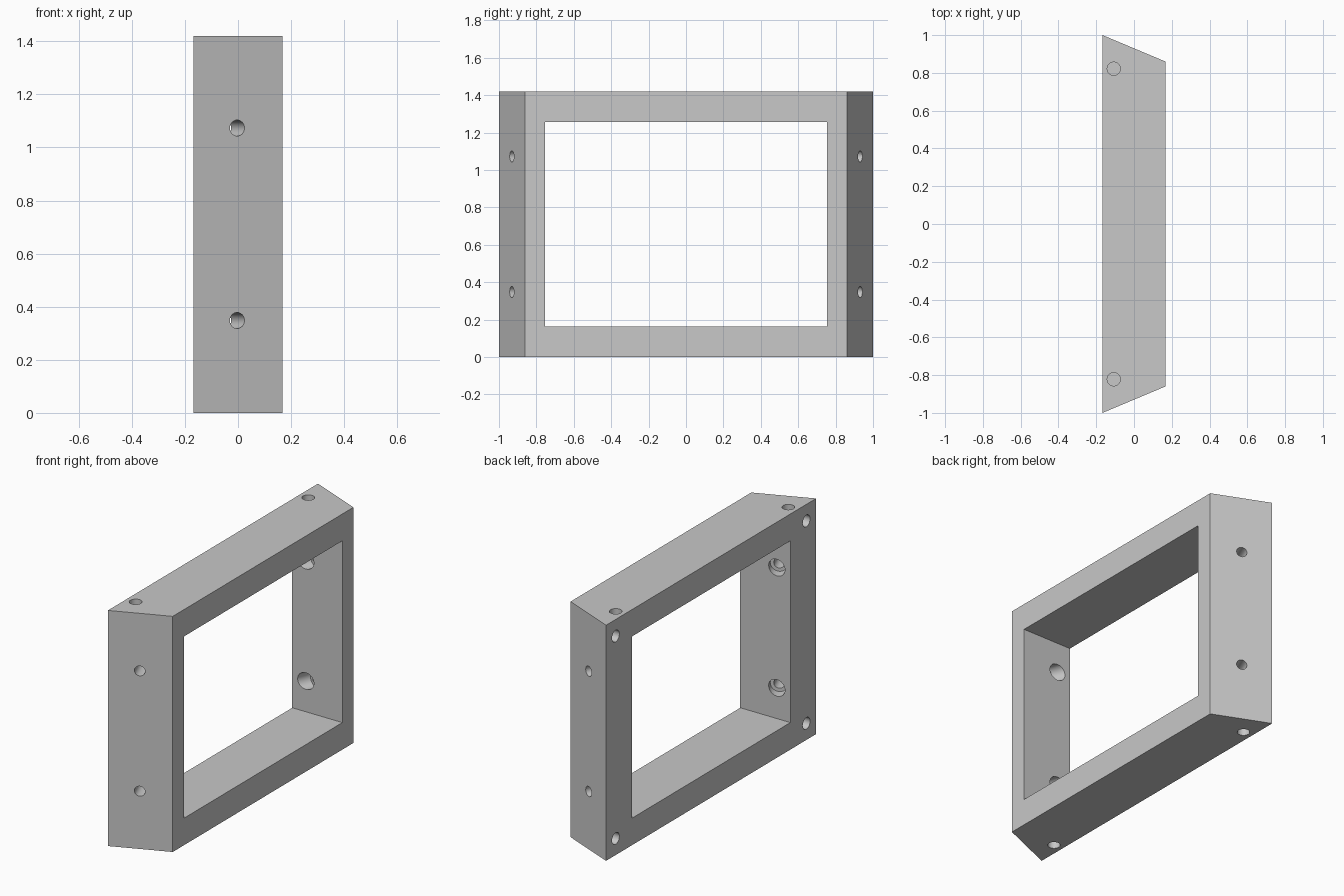
import bpy, bmesh
from mathutils import Vector

cube = bpy.data.objects.get("Cube")
if cube:
    bpy.data.objects.remove(cube, do_unlink=True)

HX, H = 0.167, 1.42          # half depth, height
Y_LONG, Y_SHORT = 1.0, 0.86  # half lengths of the two broad faces
Y_OPEN, Z_LOW, Z_HIGH = 0.755, 0.163, 1.258

grey = bpy.data.materials.new("grey")
grey.use_nodes = True
grey.diffuse_color = (0.58, 0.58, 0.58, 1)
grey.node_tree.nodes["Principled BSDF"].inputs["Base Color"].default_value = (0.58, 0.58, 0.58, 1)


def prism(name, outline, z0, z1):
    """Upright solid from an outline in plan."""
    bm = bmesh.new()
    base = bm.faces.new([bm.verts.new((x, y, z0)) for x, y in outline])
    top = bmesh.ops.extrude_face_region(bm, geom=[base])["geom"]
    bmesh.ops.translate(bm, vec=(0, 0, z1 - z0),
                        verts=[v for v in top if isinstance(v, bmesh.types.BMVert)])
    bmesh.ops.recalc_face_normals(bm, faces=bm.faces)
    mesh = bpy.data.meshes.new(name)
    bm.to_mesh(mesh)
    bm.free()
    mesh.materials.append(grey)
    ob = bpy.data.objects.new(name, mesh)
    bpy.context.collection.objects.link(ob)
    return ob


def rod(start, end, radius):
    """Round cutter between two points."""
    start, end = Vector(start), Vector(end)
    axis = end - start
    bpy.ops.mesh.primitive_cylinder_add(vertices=32, radius=radius, depth=axis.length,
                                        location=(start + end) / 2)
    ob = bpy.context.object
    ob.rotation_euler = axis.to_track_quat('Z', 'Y').to_euler()
    ob.data.materials.append(grey)
    return ob


def cut(target, cutter):
    """Subtract the cutter, then discard it."""
    bpy.context.view_layer.update()
    mod = target.modifiers.new("cut", 'BOOLEAN')
    mod.operation, mod.solver, mod.object = 'DIFFERENCE', 'EXACT', cutter
    bpy.ops.object.select_all(action='DESELECT')
    bpy.context.view_layer.objects.active = target
    target.select_set(True)
    bpy.ops.object.modifier_apply(modifier=mod.name)
    bpy.data.objects.remove(cutter, do_unlink=True)


# Frame body with slanted ends and a rectangular opening
frame = prism("frame", [(-HX, -Y_LONG), (HX, -Y_SHORT), (HX, Y_SHORT), (-HX, Y_LONG)], 0, H)
cut(frame, prism("opening", [(-1, -Y_OPEN), (1, -Y_OPEN), (1, Y_OPEN), (-1, Y_OPEN)],
                 Z_LOW, Z_HIGH))

for side in (-1, 1):
    # Screw holes square to the slanted ends, counterbored from inside
    inward = Vector((Y_SHORT - Y_LONG, -side * 2 * HX, 0)).normalized()
    for z in (0.348, 1.073):
        mouth = Vector((-0.003, side * 0.931, z))
        cut(frame, rod(mouth - inward * 0.1, mouth + inward * 0.3, 0.03))
        cut(frame, rod(mouth + inward * 0.13, mouth + inward * 0.3, 0.05))
    # Blind holes in the top and bottom, and in the corners of the long face
    for z, out in ((0, -1), (H, 1)):
        cut(frame, rod((-0.107, side * 0.822, z + out * 0.05),
                       (-0.107, side * 0.822, z - out * 0.1), 0.035))
        cut(frame, rod((-HX - 0.05, side * 0.908, z - out * 0.1),
                       (-HX + 0.1, side * 0.908, z - out * 0.1), 0.035))

bpy.ops.object.select_all(action='DESELECT')
frame.select_set(True)
bpy.context.view_layer.objects.active = frame
bpy.ops.object.shade_smooth_by_angle()
